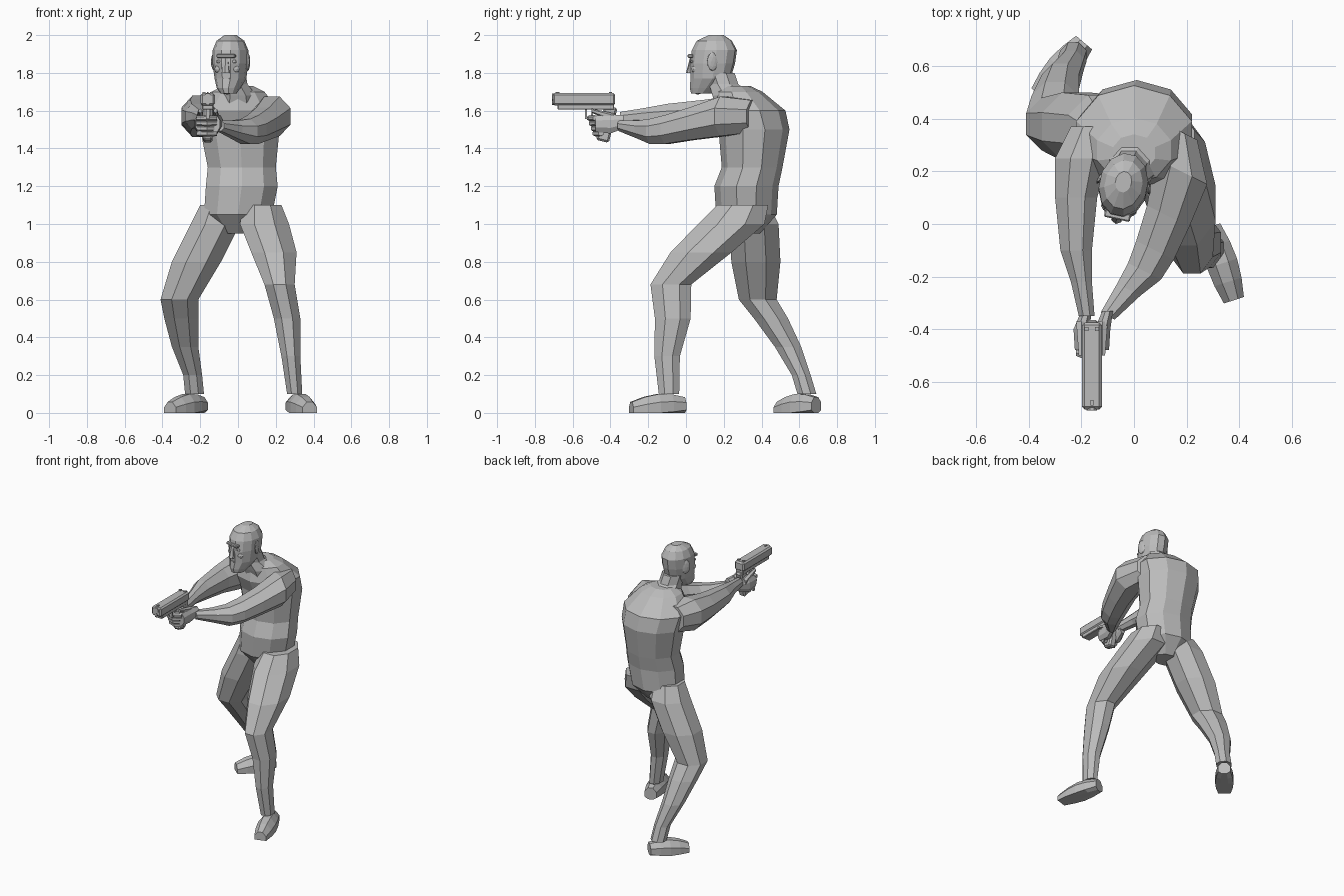
import bpy
import bmesh
from math import sin, cos, pi, radians
from mathutils import Vector, Matrix

cube = bpy.data.objects.get("Cube")
if cube:
    bpy.data.objects.remove(cube, do_unlink=True)

grey = bpy.data.materials.new("plain grey")
grey.use_nodes = True
tone = (.5, .5, .5, 1)
grey.diffuse_color = tone
grey.node_tree.nodes["Principled BSDF"].inputs["Base Color"].default_value = tone

UP = Vector((0, 0, 1))
FORWARD = Vector((0, -1, 0))
SIDEWAYS = Vector((1, 0, 0))


def finish(name, bm):
    """Turn a bmesh into a flat shaded object."""
    bmesh.ops.recalc_face_normals(bm, faces=bm.faces)
    mesh = bpy.data.meshes.new(name)
    bm.to_mesh(mesh)
    bm.free()
    mesh.materials.append(grey)
    obj = bpy.data.objects.new(name, mesh)
    bpy.context.collection.objects.link(obj)


def loft(name, rings, ratio=1, along=UP, sides=8, yaw=0):
    """Skin parallel elliptical rings (x, y, z, half width); ratio is depth to width."""
    if along == UP:
        across = Matrix.Rotation(yaw, 3, "Z") @ SIDEWAYS
        deep = UP.cross(across)
    else:
        across = along.cross(UP).normalized()
        deep = UP
    grow = 1 / cos(pi / sides)
    bm = bmesh.new()
    loops = []
    for x, y, z, width in rings:
        loop = []
        for corner in range(sides):
            angle = 2 * pi * (corner + .5) / sides
            spoke = across * cos(angle) + deep * ratio * sin(angle)
            point = Vector((x, y, z)) + spoke * width * grow
            point.z = max(point.z, 0)
            loop.append(bm.verts.new(point))
        loops.append(loop)
    for low, high in zip(loops, loops[1:]):
        for corner in range(sides):
            after = (corner + 1) % sides
            bm.faces.new((low[corner], low[after], high[after], high[corner]))
    bm.faces.new(loops[0])
    bm.faces.new(loops[-1])
    finish(name, bm)


def solid(name, place, size, turn=Matrix(), bevel=0, ball=False):
    """A box or ball with given full size, turned and placed."""
    bm = bmesh.new()
    if ball:
        bmesh.ops.create_icosphere(bm, subdivisions=2, radius=.5)
    else:
        bmesh.ops.create_cube(bm, size=1)
    bm.transform(Matrix.Translation(place) @ turn @ Matrix.Diagonal((*size, 1)))
    if bevel:
        bmesh.ops.bevel(bm, geom=bm.edges[:], offset=bevel, segments=1, affect="EDGES")
    finish(name, bm)


# Trunk, from crotch to the slope of the shoulders
loft("torso", [
    (0, .32, .95, .08), (0, .32, 1.05, .18), (.02, .32, 1.2, .19), (.02, .35, 1.3, .18),
    (.01, .36, 1.5, .21), (0, .33, 1.6, .22), (0, .28, 1.7, .14), (0, .27, 1.73, .08)],
    ratio=.85, sides=10)
loft("neck", [(0, .3, 1.6, .12), (0, .25, 1.68, .1), (-.02, .2, 1.74, .07),
              (-.03, .18, 1.8, .07)], ratio=1.1)

# Legs, knees bent, one forward and one back
loft("left_leg", [
    (.13, .3, 1.1, .1), (.14, .24, 1, .13), (.19, .08, .85, .12), (.22, -.08, .68, .08),
    (.26, -.07, .5, .07), (.28, -.1, .3, .05), (.3, -.09, .1, .04)], ratio=1.35)
loft("right_leg", [
    (-.1, .34, 1.1, .1), (-.12, .36, 1, .13), (-.22, .37, .8, .13), (-.31, .38, .6, .1),
    (-.3, .45, .5, .09), (-.28, .54, .35, .07), (-.24, .61, .2, .05), (-.23, .64, .1, .05)])


# Feet: an instep that falls from the ankle to a flat toe
def foot(name, heel, toe):
    heel, toe = Vector(heel), Vector(toe)
    steps = 4
    rings = []
    for step in range(steps + 1):
        t = step / steps
        height = .02 + .05 * cos(pi / 2 * t)
        spot = heel.lerp(toe, t)
        rings.append((spot.x, spot.y, height / 2, .04 + .02 * sin(pi * t)))
    loft(name, rings, ratio=1.2, along=toe - heel)


foot("left_foot", (.29, -.01, 0), (.38, -.29, 0))
foot("right_foot", (-.19, .69, 0), (-.36, .49, 0))

# Arms, both reaching forward to the grip
loft("left_arm", [
    (.16, .36, 1.57, .09), (.18, .2, 1.57, .11), (.13, .03, 1.53, .09), (.08, -.1, 1.5, .08),
    (.04, -.18, 1.49, .07), (-.02, -.25, 1.5, .05), (-.1, -.35, 1.52, .03)],
    ratio=.95, along=Vector((-.5, -1, 0)))
loft("right_arm", [
    (-.16, .37, 1.57, .08), (-.2, .25, 1.57, .1), (-.22, .1, 1.57, .08),
    (-.22, -.1, 1.57, .06), (-.2, -.22, 1.57, .04), (-.18, -.35, 1.56, .03)],
    ratio=1.1, along=FORWARD)

# Head, turned slightly to its right
yaw = radians(-12)
spin = Matrix.Rotation(yaw, 4, "Z")
loft("head", [
    (-.05, .08, 1.69, .04), (-.05, .1, 1.72, .06), (-.04, .13, 1.77, .08),
    (-.04, .14, 1.85, .09), (-.04, .15, 1.92, .09), (-.04, .15, 1.97, .07),
    (-.04, .16, 2, .03)], ratio=1.3, sides=12, yaw=yaw)


def on_head(x, y, z):
    return Vector((-.04, .14, z)) + spin @ Vector((x, y, 0))


loft("nose", [(*on_head(0, -.12, 1.8), .02), (*on_head(0, -.11, 1.88), .01)],
     sides=6, yaw=yaw)
solid("brow", on_head(0, -.11, 1.89), (.1, .03, .02), spin, bevel=.005)
for name, z in (("upper_lip", 1.77), ("lower_lip", 1.755)):
    solid(name, on_head(0, -.1, z), (.04, .03, .01), spin, bevel=.003)
solid("chin", on_head(0, -.08, 1.71), (.06, .05, .05), spin, ball=True)
for side, sign in (("left", 1), ("right", -1)):
    solid(side + "_eye", on_head(sign * .04, -.1, 1.86), (.03, .02, .02), spin, ball=True)
    solid(side + "_cheek", on_head(sign * .04, -.08, 1.82), (.06, .05, .05), spin, ball=True)
    flare = spin @ Matrix.Rotation(sign * radians(25), 4, "Z")
    solid(side + "_ear", on_head(sign * .09, .02, 1.86), (.02, .06, .1), flare, ball=True)

# Pistol, held in front of the right shoulder
gun = Vector((-.16, -.54, 1.66))


def on_gun(x, y, z):
    return gun + Vector((x, y, z))


rake = Matrix.Rotation(radians(-14), 4, "X")
solid("slide", gun, (.075, .33, .065), bevel=.01)
solid("frame", on_gun(0, .01, -.035), (.06, .3, .04), bevel=.004)
loft("barrel", [(*on_gun(0, y, .01), .02) for y in (-.1, -.17)], along=FORWARD)
loft("guide_rod", [(*on_gun(0, y, -.02), .01) for y in (-.1, -.17)], along=FORWARD)
solid("grip", on_gun(0, .12, -.13), (.05, .07, .19), rake, bevel=.01)
solid("front_sight", on_gun(0, -.14, .035), (.01, .02, .01))
for x in (-.02, .02):
    solid("rear_sight", on_gun(x, .14, .035), (.015, .015, .01))
solid("guard_bottom", on_gun(0, .045, -.1), (.02, .08, .01))
solid("guard_front", on_gun(0, .01, -.07), (.02, .01, .05))
solid("trigger", on_gun(0, .045, -.07), (.01, .01, .04), rake)

# Hands: palms either side, fingers wrapped round the front of the grip
for side, wrist, knuckle in (("left", -.1, -.12), ("right", -.18, -.2)):
    loft(side + "_palm", [(wrist, -.33, 1.54, .02), (knuckle, -.4, 1.53, .03),
                          (knuckle, -.48, 1.53, .025)], ratio=1.7, along=FORWARD)
    loft(side + "_thumb", [(knuckle, -.37, 1.56, .02), (knuckle, -.5, 1.6, .01)],
         along=FORWARD, sides=6)
for finger in range(4):
    y = -.51 + finger * .01
    z = 1.56 - finger * .027
    for side, gap, ends in (("left", 0, (-.11, -.22)), ("right", .02, (-.21, -.13))):
        start, end = ends
        bend = (start + end) / 2
        loft(side + "_finger", [(start, y + gap + .03, z, .012), (bend, y + gap, z, .014),
                                (end, y + gap + .02, z, .012)], along=SIDEWAYS, sides=6)
